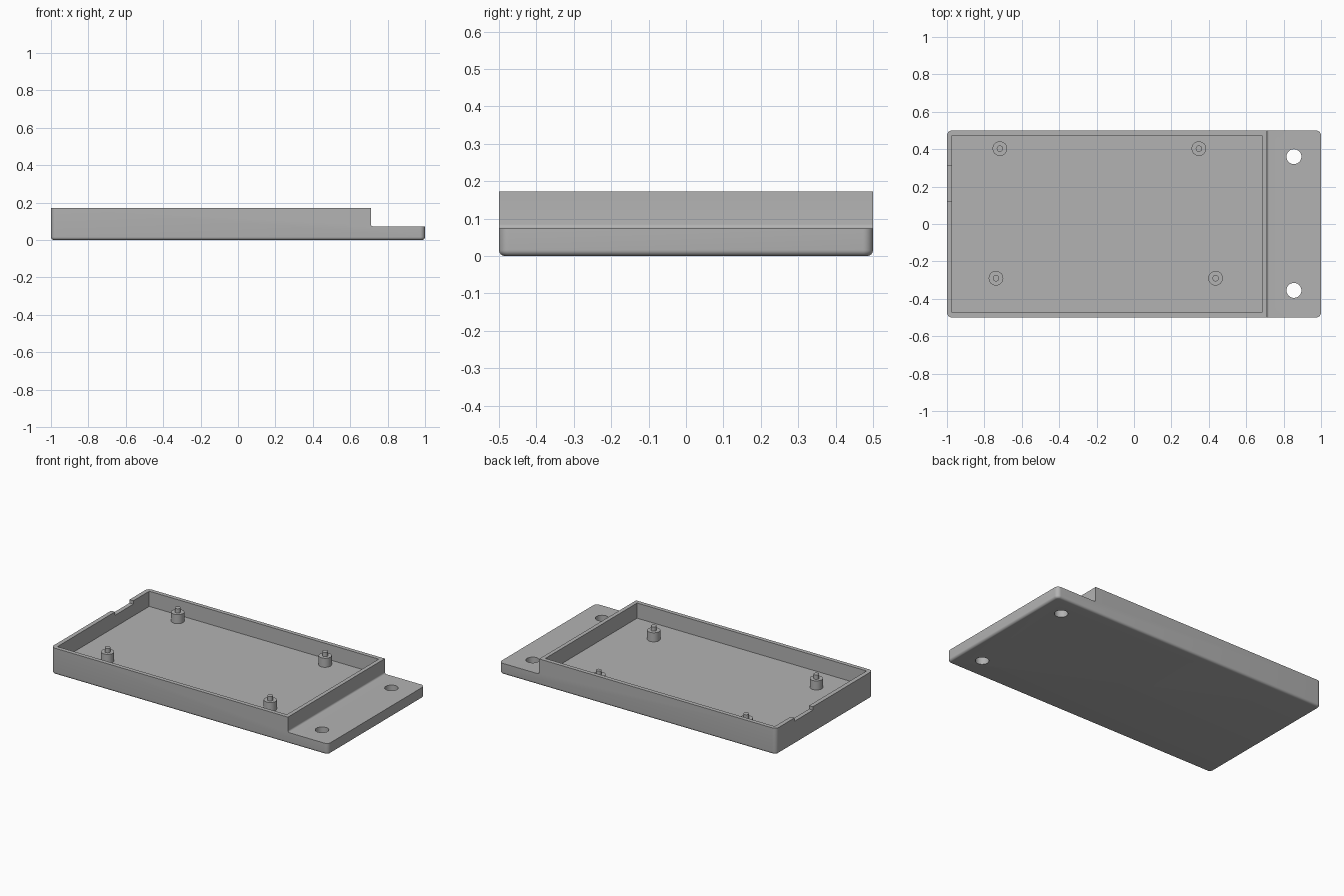
import bpy
import bmesh
from math import sin, cos, pi

if "Cube" in bpy.data.objects:
    bpy.data.objects.remove(bpy.data.objects["Cube"], do_unlink=True)

# Main dimensions
HALF_X, HALF_Y, HEIGHT = 1.0, 0.5, 0.172
FLOOR, STEP_X = 0.073, 0.71
CORNER, EDGE = 0.027, 0.016

grey = bpy.data.materials.new("plain grey")
grey.use_nodes = True
colour = (0.45, 0.45, 0.45, 1)
grey.diffuse_color = colour
grey.node_tree.nodes["Principled BSDF"].inputs["Base Color"].default_value = colour


def make_object(name, bm):
    bmesh.ops.recalc_face_normals(bm, faces=bm.faces)
    mesh = bpy.data.meshes.new(name)
    bm.to_mesh(mesh)
    bm.free()
    mesh.materials.append(grey)
    obj = bpy.data.objects.new(name, mesh)
    bpy.context.collection.objects.link(obj)
    return obj


def loft(name, rings):
    """Skin matching closed rings of points and cap both ends."""
    bm = bmesh.new()
    loops = [[bm.verts.new(p) for p in ring] for ring in rings]
    for low, high in zip(loops, loops[1:]):
        for i in range(len(low)):
            j = (i + 1) % len(low)
            bm.faces.new((low[i], low[j], high[j], high[i]))
    bm.faces.new(loops[0][::-1])
    bm.faces.new(loops[-1])
    return make_object(name, bm)


def circle(x, y, z, r, n=32):
    return [(x + r * cos(2 * pi * i / n), y + r * sin(2 * pi * i / n), z) for i in range(n)]


def rounded_rect(inset, z, steps=8):
    """Plan outline whose corner centres stay fixed as it is inset."""
    points = []
    for k, (sx, sy) in enumerate(((1, 1), (-1, 1), (-1, -1), (1, -1))):
        for i in range(steps + 1):
            a = (k + i / steps) * pi / 2
            points.append((sx * (HALF_X - CORNER) + (CORNER - inset) * cos(a),
                           sy * (HALF_Y - CORNER) + (CORNER - inset) * sin(a), z))
    return points


def box(name, x0, x1, y0, y1, z0, z1):
    return loft(name, [[(x0, y0, z), (x1, y0, z), (x1, y1, z), (x0, y1, z)] for z in (z0, z1)])


def cut(target, cutter):
    cutter.hide_render = True
    mod = target.modifiers.new("cut", 'BOOLEAN')
    mod.operation, mod.solver, mod.object = 'DIFFERENCE', 'EXACT', cutter
    bpy.context.view_layer.objects.active = target
    bpy.ops.object.modifier_apply(modifier=mod.name)
    bpy.data.objects.remove(cutter, do_unlink=True)


# Tray body with rounded corners and a rounded bottom edge
rings = []
for i in range(7):
    a = i / 6 * pi / 2
    rings.append(rounded_rect(EDGE * (1 - sin(a)), EDGE * (1 - cos(a))))
rings.append(rounded_rect(0, HEIGHT))
tray = loft("tray", rings)

# Lowered mounting flange with a small fillet at the foot of the wall
f = 0.012
profile = [(STEP_X, 0.3)]
for i in range(7):
    a = pi + i / 6 * pi / 2
    profile.append((STEP_X + f + f * cos(a), FLOOR + f + f * sin(a)))
profile += [(1.2, FLOOR), (1.2, 0.3)]
cut(tray, loft("flange_cutter", [[(x, y, z) for x, z in profile] for y in (-0.7, 0.7)]))

# Cavity and the notch in the end wall
cut(tray, box("cavity_cutter", -0.972, 0.684, -0.473, 0.473, FLOOR, 0.3))
cut(tray, box("notch_cutter", -1.1, -0.95, 0.12, 0.31, HEIGHT - 0.022, 0.3))

# Screw holes through the flange
for y in (-0.355, 0.36):
    cut(tray, loft("hole_cutter", [circle(0.855, y, z, 0.04) for z in (-0.1, 0.3)]))

# Stepped standoffs with locating pins
posts = [(-0.717, 0.403), (0.347, 0.403), (-0.738, -0.29), (0.436, -0.29)]
parts = [tray]
for n, (x, y) in enumerate(posts, 1):
    steps = [(FLOOR - 0.01, 0.039), (0.132, 0.039), (0.132, 0.017), (0.16, 0.017)]
    parts.append(loft(f"standoff_{n}", [circle(x, y, z, r) for z, r in steps]))

bpy.ops.object.select_all(action='DESELECT')
for part in parts:
    part.select_set(True)
bpy.context.view_layer.objects.active = tray
bpy.ops.object.shade_smooth_by_angle(angle=pi / 6)
